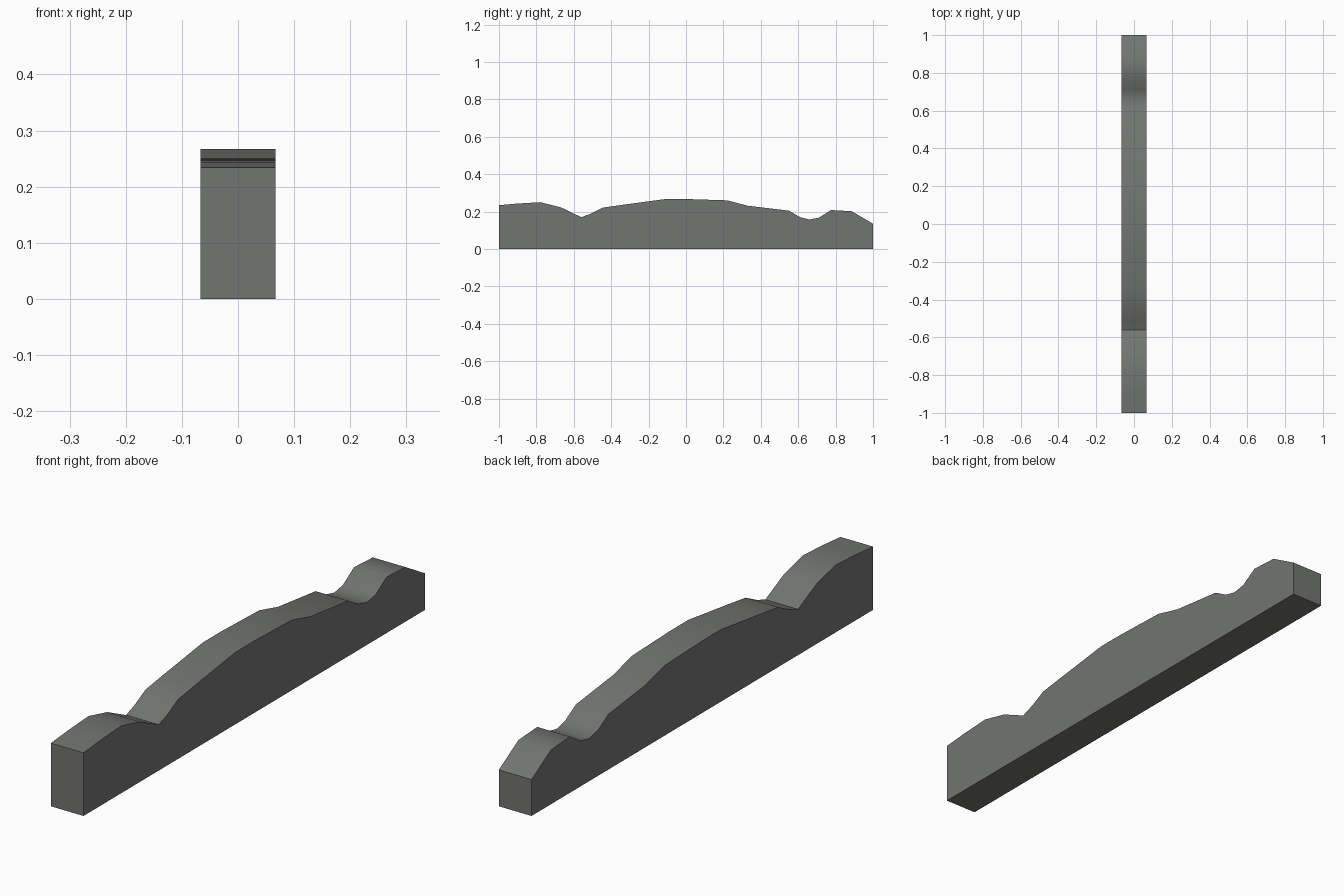
import bpy, bmesh, math

if "Cube" in bpy.data.objects:
    bpy.data.objects.remove(bpy.data.objects["Cube"])

# Wavy top profile as (y, z), front to back
TOP = [(-1, .234), (-.9, .243), (-.78, .25), (-.67, .223), (-.56, .17),
       (-.51, .188), (-.445, .221), (-.34, .236), (-.11, .267), (0, .267),
       (.22, .26), (.33, .231), (.55, .205), (.61, .17), (.66, .158),
       (.71, .167), (.775, .208), (.885, .202), (1, .135)]
HALF_WIDTH = 0.067

# Extrude the profile across x
bm = bmesh.new()
profile = [(-1, 0)] + TOP + [(1, 0)]
face = bm.faces.new([bm.verts.new((-HALF_WIDTH, y, z)) for y, z in profile])
ext = bmesh.ops.extrude_face_region(bm, geom=[face])
verts = [g for g in ext["geom"] if isinstance(g, bmesh.types.BMVert)]
bmesh.ops.translate(bm, verts=verts, vec=(2 * HALF_WIDTH, 0, 0))
bmesh.ops.recalc_face_normals(bm, faces=bm.faces)

mesh = bpy.data.meshes.new("curved_rail")
bm.to_mesh(mesh)
bm.free()
rail = bpy.data.objects.new("curved_rail", mesh)
bpy.context.collection.objects.link(rail)

# Dark grey material
grey = bpy.data.materials.new("dark grey")
grey.diffuse_color = (0.17, 0.178, 0.166, 1)
grey.use_nodes = True
grey.node_tree.nodes["Principled BSDF"].inputs["Base Color"].default_value = grey.diffuse_color
mesh.materials.append(grey)

# Smooth top, sharp block edges
bpy.context.view_layer.objects.active = rail
rail.select_set(True)
bpy.ops.object.shade_smooth_by_angle(angle=math.radians(40))
